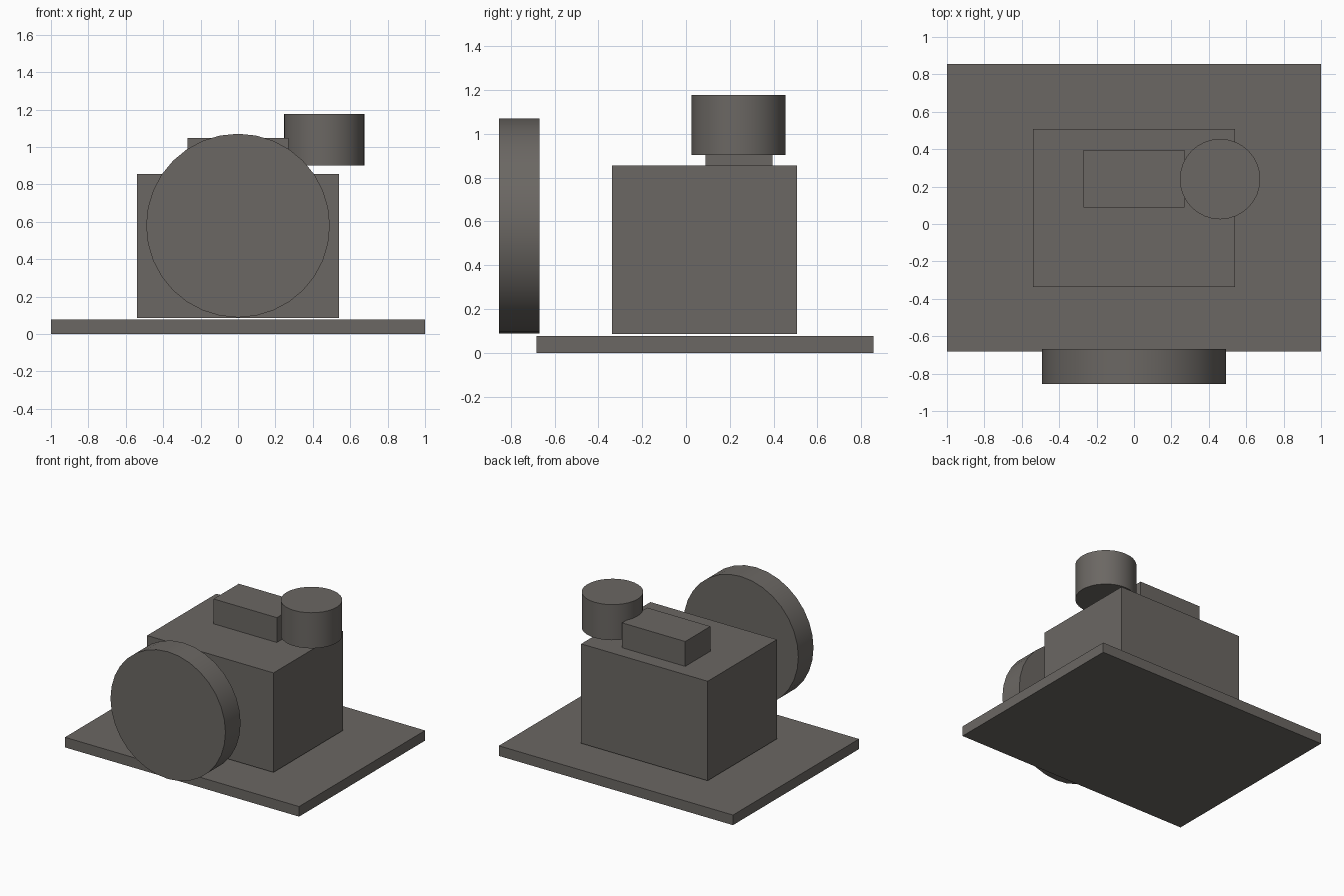
import bpy
import math

cube = bpy.data.objects.get("Cube")
if cube:
    bpy.data.objects.remove(cube, do_unlink=True)

# Single warm grey
COLOUR = (0.147, 0.136, 0.125, 1.0)
grey = bpy.data.materials.new("warm_grey")
grey.use_nodes = True
grey.diffuse_color = COLOUR
grey.node_tree.nodes["Principled BSDF"].inputs["Base Color"].default_value = COLOUR


def finish(name):
    obj = bpy.context.object
    obj.name = name
    obj.data.materials.append(grey)
    bpy.ops.object.transform_apply(location=False, rotation=True, scale=True)
    return obj


def box(name, low, high):
    centre = [(a + b) / 2 for a, b in zip(low, high)]
    bpy.ops.mesh.primitive_cube_add(size=1, location=centre)
    bpy.context.object.scale = [b - a for a, b in zip(low, high)]
    return finish(name)


def drum(name, centre, radius, depth, tilt=0.0):
    bpy.ops.mesh.primitive_cylinder_add(
        vertices=32, radius=radius, depth=depth, location=centre,
        rotation=(tilt, 0, 0))
    obj = finish(name)
    bpy.ops.object.shade_smooth_by_angle(angle=math.radians(30))
    return obj


# Floor plate and the body hovering just above it
box("base_plate", (-1, -0.683, 0), (1, 0.855, 0.078))
box("body", (-0.54, -0.338, 0.087), (0.54, 0.507, 0.855))

# Block on the roof and the round cap at its side
box("top_block", (-0.27, 0.088, 0.855), (0.27, 0.395, 1.047))
drum("side_cap", (0.46, 0.24, 1.04), 0.215, 0.275)

# Large disc standing in front
drum("front_disc", (0, -0.762, 0.58), 0.491, 0.185, math.pi / 2)
